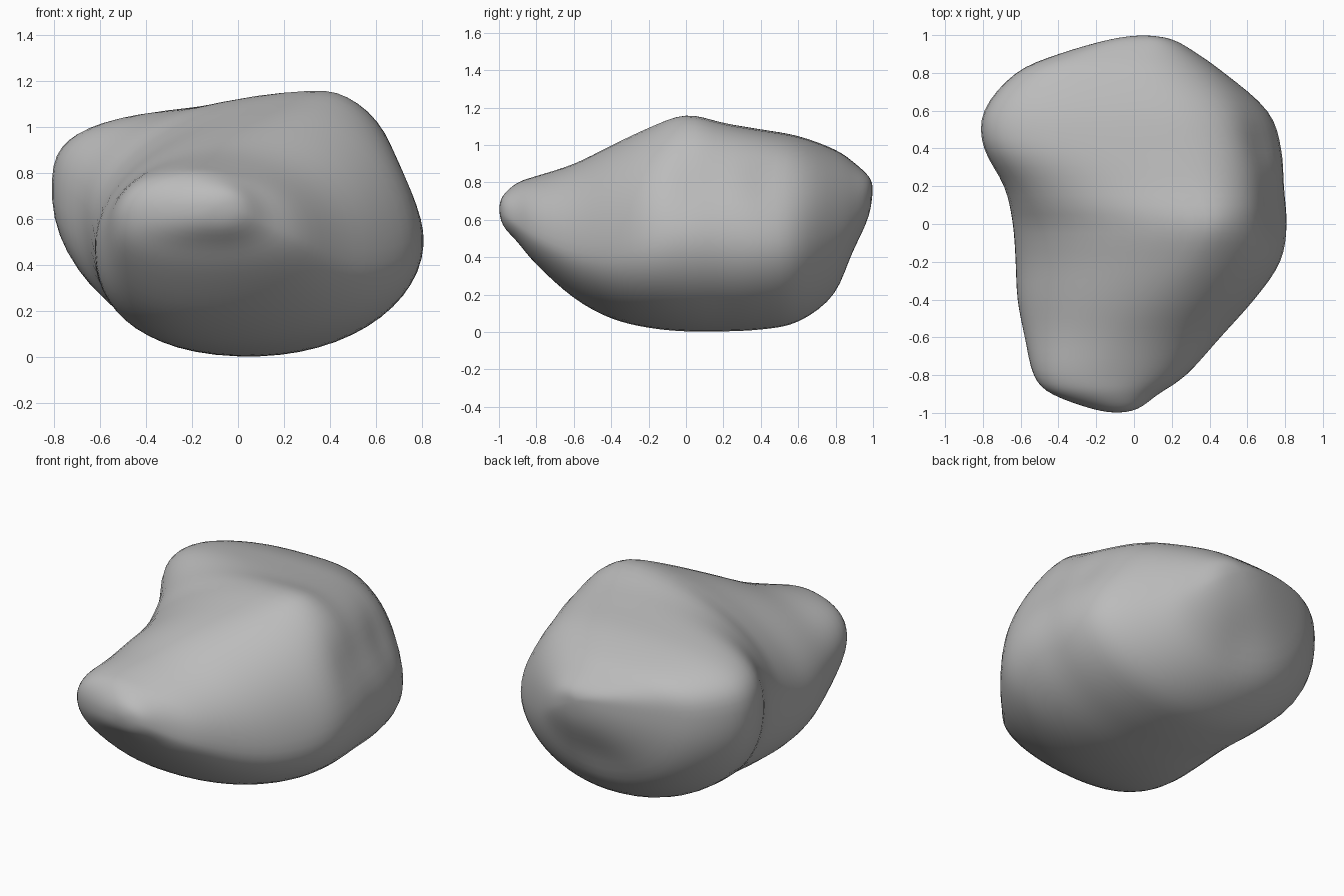
import bpy
import bmesh
from math import cos, sin, pi, exp
from mathutils import Vector

cube = bpy.data.objects.get("Cube")
if cube:
    bpy.data.objects.remove(cube, do_unlink=True)

# Cross-sections from front to back:
# y, left x, left z, right x, right z, top x, top z, bottom x, bottom z
SECTIONS = [
    (-1, -.09, .66, -.09, .66, -.09, .66, -.09, .66),
    (-.98, -.22, .65, .02, .64, -.1, .73, -.08, .57),
    (-.9, -.43, .63, .13, .58, -.17, .8, -.1, .48),
    (-.8, -.53, .59, .28, .52, -.17, .835, -.1, .36),
    (-.6, -.58, .54, .46, .44, -.06, .9, -.1, .18),
    (-.4, -.62, .5, .64, .43, .1, 1, -.05, .07),
    (-.2, -.63, .5, .78, .48, .27, 1.095, 0, .02),
    (0, -.645, .57, .815, .52, .38, 1.165, .05, 0),
    (.2, -.69, .63, .8, .52, .32, 1.12, .05, 0),
    (.4, -.8, .7, .79, .52, .2, 1.085, .05, .01),
    (.6, -.8, .72, .72, .52, .1, 1.05, .05, .05),
    (.8, -.63, .72, .48, .56, 0, .975, 0, .2),
    (.9, -.4, .74, .34, .62, 0, .905, 0, .42),
    (.98, -.12, .76, .2, .7, .05, .83, .05, .62),
    (1, .05, .77, .05, .77, .05, .77, .05, .77),
]

# Local hollows (positive depth) and bumps (negative): centre, radius, depth
DENTS = [
    ((.74, .08, .8), .18, .04),
    ((.7, .45, .8), .2, .07),
    ((-.05, .87, .38), .18, .02),
    ((-.45, -.75, .76), .14, -.03),
]
STEPS, SEGMENTS = 4, 56


def smooth_between(a, b, c, d, t):
    """Smooth curve through b and c, guided by the neighbours a and d."""
    return b + .5 * t * (c - a + t * (2 * a - 5 * b + 4 * c - d
                                      + t * (3 * (b - c) + d - a)))


def section_at(i, t):
    last = len(SECTIONS) - 1
    rows = [SECTIONS[min(max(i + k, 0), last)] for k in (-1, 0, 1, 2)]
    return [smooth_between(*values, t) for values in zip(*rows)]


def section_point(section, angle):
    """Point on a closed section made of four rounded quarters."""
    y, lx, lz, rx, rz, tx, tz, bx, bz = section
    c, s = cos(angle), sin(angle)
    side_x, side_z = (rx, rz) if c > 0 else (lx, lz)
    cap_x, cap_z = (tx, tz) if s > 0 else (bx, bz)
    back = min(max(y, 0) * 2.5, 1)
    front = min(max(-y, 0) * 2.5, 1)
    if s > 0:
        power = 1.7 + .6 * back + .45 * front if c > 0 else 1.9 + 1.4 * back
    else:
        power = 2.05 if c > 0 else 2.4 - .45 * back
    across, along = abs(c) ** (2 / power), abs(s) ** (2 / power)
    return Vector((cap_x + (side_x - cap_x) * across, y,
                   side_z + (cap_z - side_z) * along))


def dented(p):
    inward = (Vector((0, 0, .55)) - p).normalized()
    moved = p.copy()
    for centre, radius, depth in DENTS:
        distance = (p - Vector(centre)).length / radius
        moved += inward * depth * exp(-distance * distance)
    return moved


# Rock body lofted through the sections
bm = bmesh.new()
rings = []
for i in range(len(SECTIONS) - 1):
    for k in range(STEPS):
        rings.append(section_at(i, k / STEPS))
rings.append(SECTIONS[-1])
loops = [[bm.verts.new(dented(section_point(r, 2 * pi * (j + .5) / SEGMENTS)))
          for j in range(SEGMENTS)] for r in rings]
for a, b in zip(loops, loops[1:]):
    for j in range(SEGMENTS):
        n = (j + 1) % SEGMENTS
        bm.faces.new((a[j], a[n], b[n], b[j]))
bmesh.ops.remove_doubles(bm, verts=bm.verts, dist=.0005)
for _ in range(3):
    bmesh.ops.smooth_vert(bm, verts=bm.verts, factor=.5, use_axis_x=True,
                          use_axis_y=True, use_axis_z=True)
bmesh.ops.recalc_face_normals(bm, faces=bm.faces)
for face in bm.faces:
    face.smooth = True
mesh = bpy.data.meshes.new("rock")
bm.to_mesh(mesh)
bm.free()
rock = bpy.data.objects.new("rock", mesh)
bpy.context.collection.objects.link(rock)

# Stone colour
stone = bpy.data.materials.new("grey stone")
stone.use_nodes = True
colour = (.5, .5, .5, 1)
stone.diffuse_color = colour
stone.node_tree.nodes["Principled BSDF"].inputs["Base Color"].default_value = colour
mesh.materials.append(stone)
